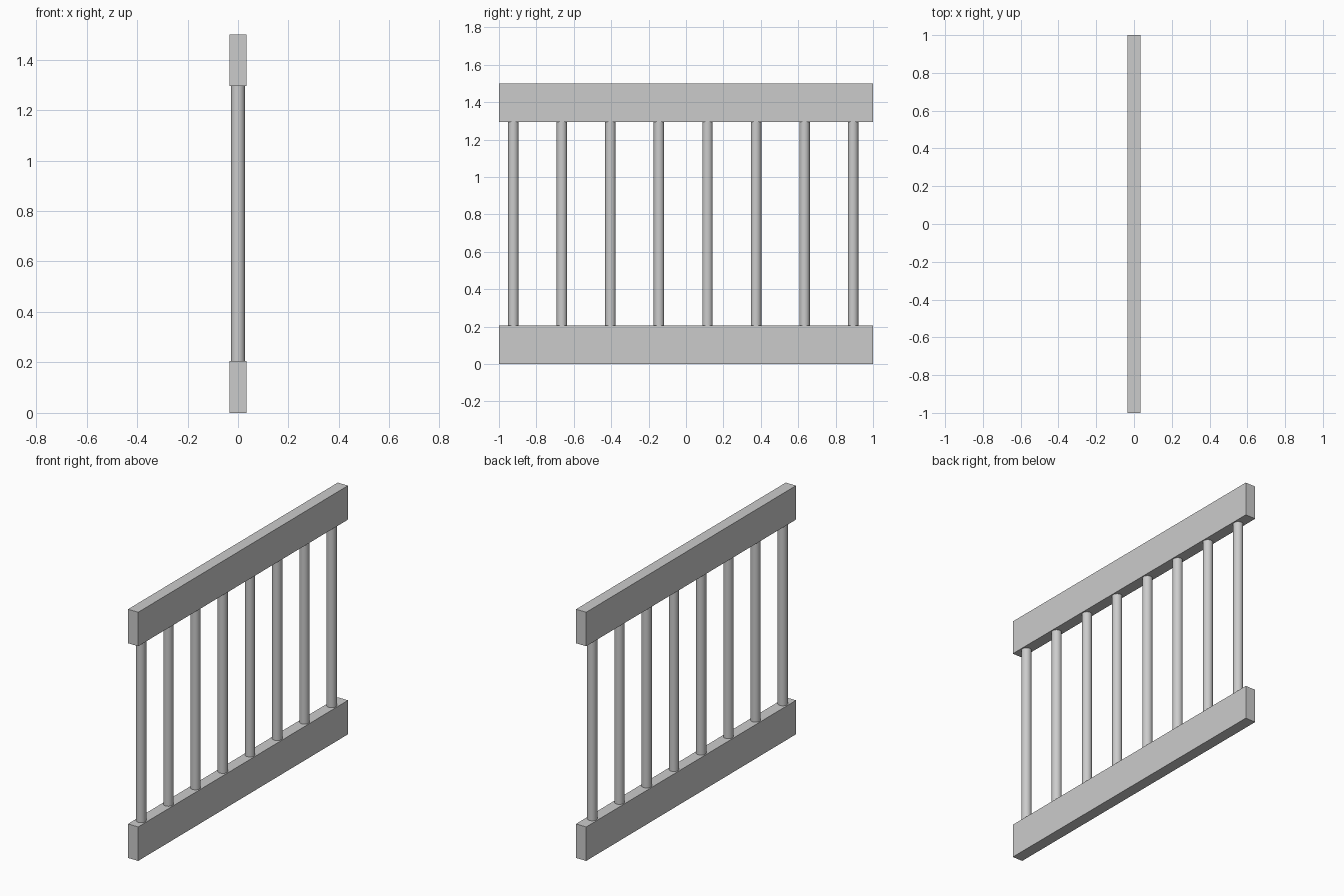
import bpy
import math

if "Cube" in bpy.data.objects:
    bpy.data.objects.remove(bpy.data.objects["Cube"])

RAIL_W, RAIL_H, TOTAL_H = 0.068, 0.205, 1.5
COUNT, FIRST_Y, STEP, RADIUS = 8, -0.923, 0.2595, 0.028


def add_rail(name, z):
    bpy.ops.mesh.primitive_cube_add(size=1, location=(0, 0, z))
    rail = bpy.context.object
    rail.name = name
    rail.scale = (RAIL_W, 2, RAIL_H)
    bpy.ops.object.transform_apply(location=False, rotation=False, scale=True)


# Bottom and top rails
add_rail("bottom_rail", RAIL_H / 2)
add_rail("top_rail", TOTAL_H - RAIL_H / 2)

# Evenly spaced round balusters between the rails
for i in range(COUNT):
    bpy.ops.mesh.primitive_cylinder_add(
        vertices=32, radius=RADIUS, depth=TOTAL_H - 2 * RAIL_H + 0.004,
        location=(0, FIRST_Y + i * STEP, TOTAL_H / 2))
    bpy.context.object.name = f"baluster_{i + 1}"
    bpy.ops.object.shade_smooth_by_angle(angle=math.radians(30))
